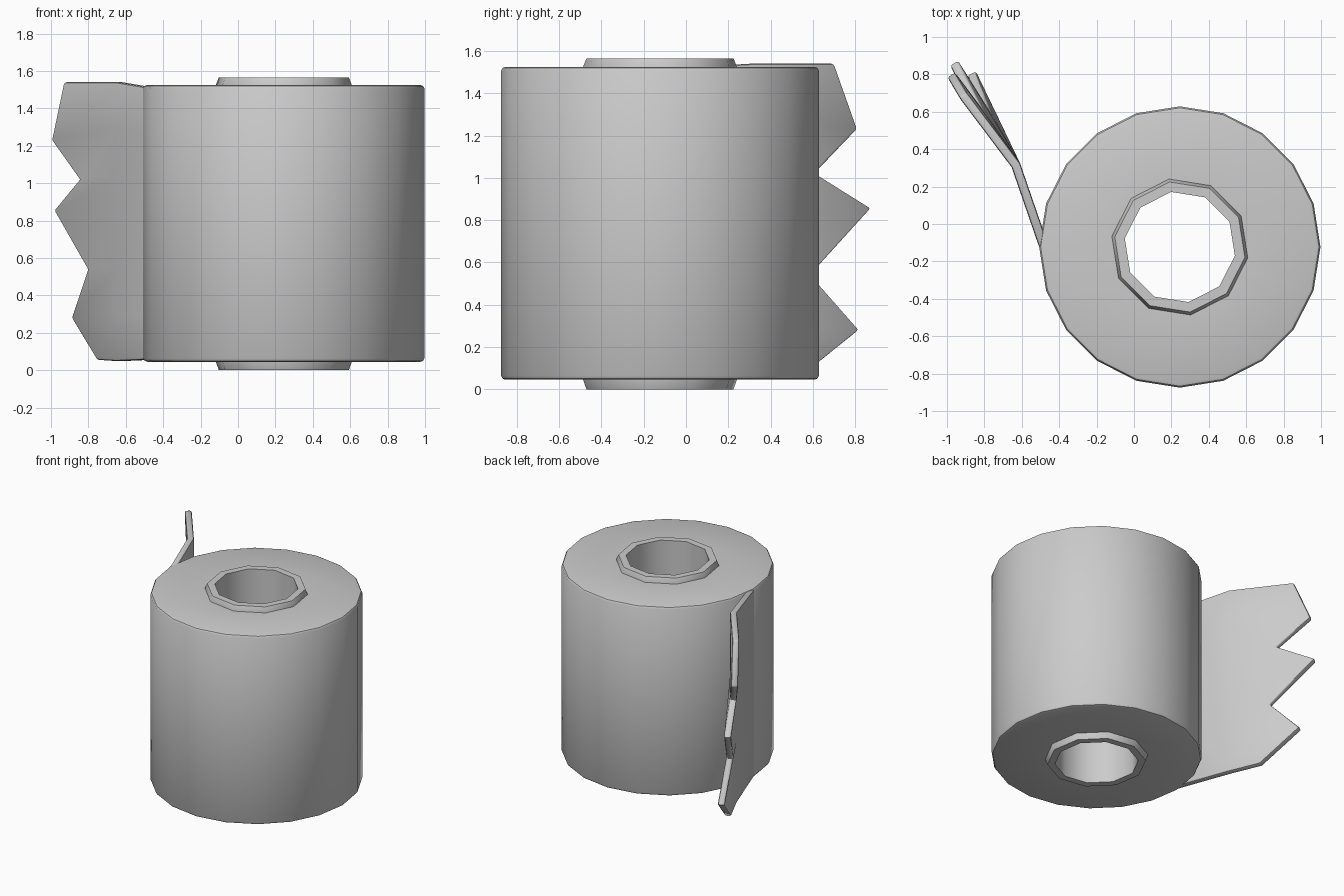
import bpy, bmesh
from math import cos, sin, radians, tau

if "Cube" in bpy.data.objects:
    bpy.data.objects.remove(bpy.data.objects["Cube"])

CENTER = (0.245, -0.123)


def add_object(name, verts, faces, angle, mods=()):
    mesh = bpy.data.meshes.new(name)
    mesh.from_pydata(verts, [], faces)
    bm = bmesh.new()
    bm.from_mesh(mesh)
    bmesh.ops.recalc_face_normals(bm, faces=bm.faces)
    bm.to_mesh(mesh)
    bm.free()
    obj = bpy.data.objects.new(name, mesh)
    bpy.context.collection.objects.link(obj)
    bpy.ops.object.select_all(action='DESELECT')
    obj.select_set(True)
    bpy.context.view_layer.objects.active = obj
    for kind, settings in mods:
        mod = obj.modifiers.new(kind.title(), kind)
        for key, value in settings.items():
            setattr(mod, key, value)
        bpy.ops.object.modifier_apply(modifier=mod.name)
    bpy.ops.object.shade_smooth_by_angle(angle=radians(angle))
    return obj


def lathe(name, profile, sides, offset, angle):
    """Spin a closed (radius, z) profile around the roll axis."""
    n = len(profile)
    verts = []
    for i in range(sides):
        a = radians(offset) + tau * i / sides
        verts += [(CENTER[0] + r * cos(a), CENTER[1] + r * sin(a), z) for r, z in profile]
    faces = []
    for i in range(sides):
        a, b = i * n, (i + 1) % sides * n
        for j in range(n):
            k = (j + 1) % n
            faces.append((a + j, b + j, b + k, a + k))
    return add_object(name, verts, faces, angle)


# Wound roll with softened rims
lathe("paper_roll", [(0.34, 0.045), (0.73, 0.045), (0.744, 0.05), (0.752, 0.064),
                     (0.752, 1.506), (0.744, 1.52), (0.73, 1.525), (0.34, 1.525)], 20, 0, 30)

# Inner tube poking out at both ends
lathe("core_tube", [(0.298, 0), (0.352, 0), (0.368, 0.045),
                    (0.368, 1.525), (0.352, 1.565), (0.298, 1.565)], 10, -9, 38)

# Loose torn sheet: root row, fold row and jagged outer row
torn_edge = [(-0.915, 0.69, 1.54), (-0.98, 0.80, 1.23), (-0.83, 0.60, 1.02),
             (-0.965, 0.865, 0.855), (-0.785, 0.58, 0.54), (-0.87, 0.81, 0.28),
             (-0.735, 0.53, 0.055)]
rows = len(torn_edge)
verts = []
for i, tip in enumerate(torn_edge):
    t = i / (rows - 1)
    verts += [(-0.482, -0.12, 1.515 - 1.46 * t),
              (-0.632, 0.315, 1.54 - 1.492 * t), tip]
faces = [(3 * i + c, 3 * i + c + 1, 3 * i + c + 4, 3 * i + c + 3)
         for i in range(rows - 1) for c in range(2)]
add_object("torn_sheet", verts, faces, 40, [
    ('SOLIDIFY', dict(thickness=0.05, offset=0)),
    ('BEVEL', dict(width=0.014, segments=2, limit_method='ANGLE', angle_limit=radians(60)))])
